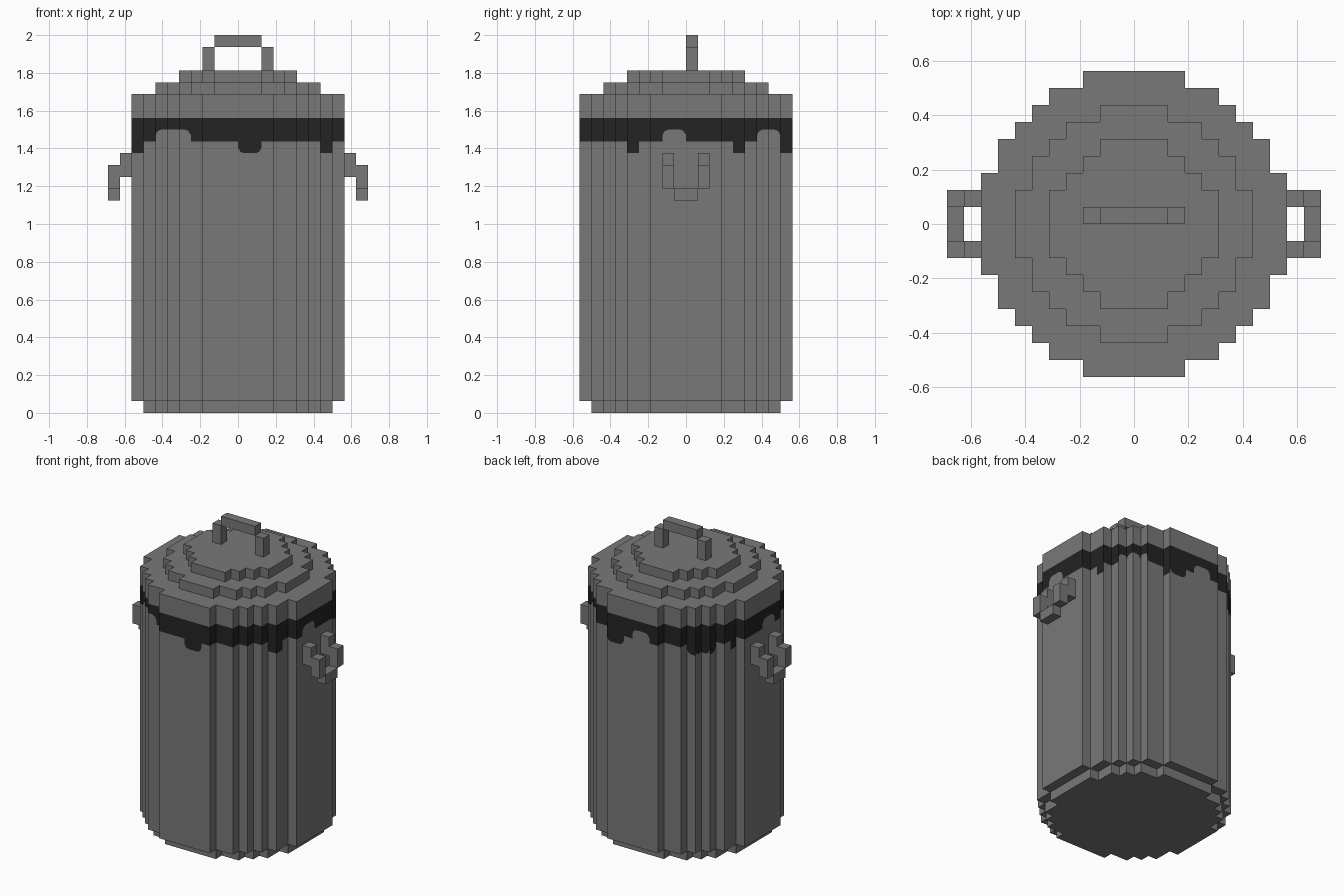
import bpy, bmesh, math
from mathutils import Vector

U = 2 / 32  # one block of the model

if "Cube" in bpy.data.objects:
    bpy.data.objects.remove(bpy.data.objects["Cube"], do_unlink=True)


def make_material(name, value):
    mat = bpy.data.materials.new(name)
    mat.use_nodes = True
    color = (value, value, value, 1)
    mat.diffuse_color = color
    bsdf = mat.node_tree.nodes["Principled BSDF"]
    bsdf.inputs["Base Color"].default_value = color
    bsdf.inputs["Roughness"].default_value = 0.8
    return mat


GREY = make_material("metal_grey", 0.19)
BLACK = make_material("grime_black", 0.017)


def finish(name, bm, *mats):
    bmesh.ops.scale(bm, vec=(U, U, U), verts=bm.verts)
    mesh = bpy.data.meshes.new(name)
    bm.to_mesh(mesh)
    bm.free()
    for mat in mats:
        mesh.materials.append(mat)
    obj = bpy.data.objects.new(name, mesh)
    bpy.context.collection.objects.link(obj)
    return obj


def stepped_outline(corners):
    """Blocky circle: outer corners of one quadrant, turned four times."""
    quarter = []
    for i, (x, y) in enumerate(corners):
        if i:
            quarter.append((x, corners[i - 1][1]))
        quarter.append((x, y))
    points = []
    for _ in range(4):
        points += quarter
        quarter = [(-y, x) for x, y in quarter]
    return points


def disc(name, corners, z0, z1):
    bm = bmesh.new()
    face = bm.faces.new([bm.verts.new((x, y, z0)) for x, y in stepped_outline(corners)])
    top = bmesh.ops.extrude_face_region(bm, geom=[face])["geom"]
    bmesh.ops.translate(bm, vec=(0, 0, z1 - z0),
                        verts=[g for g in top if isinstance(g, bmesh.types.BMVert)])
    bmesh.ops.recalc_face_normals(bm, faces=bm.faces)
    return finish(name, bm, GREY)


def boxes(name, specs):
    bm = bmesh.new()
    for lo, hi in specs:
        lo, hi = Vector(lo), Vector(hi)
        verts = bmesh.ops.create_cube(bm, size=1)["verts"]
        bmesh.ops.scale(bm, vec=hi - lo, verts=verts)
        bmesh.ops.translate(bm, vec=(lo + hi) / 2, verts=verts)
    return finish(name, bm, GREY)


WIDE = [(9, 3), (8, 5), (7, 6), (6, 7), (5, 8), (3, 9)]
BASE = [(8, 3), (7, 5), (6, 6), (5, 7), (3, 8)]
TIER = [(7, 2), (6, 4), (5, 5), (4, 6), (2, 7)]
CROWN = [(5, 2), (4, 3), (3, 4), (2, 5)]

# Can body and stepped lid
disc("foot", BASE, 0, 1)
disc("body", WIDE, 1, 22)
disc("lid_rim", WIDE, 25, 27)
disc("lid_tier", TIER, 27, 28)
disc("lid_crown", CROWN, 28, 29)

# Dripping grime under the lid: (start, end, rise) along each side
FRONT = [(-9, -8, -1), (-7, -4, 1), (0, 2, -1), (7, 8, -1)]
SIDE = [(-5, -4, -1), (-2, 0, 1), (4, 5, -1), (6, 8, 1), (8, 9, -1)]
BACK = [(-7, -5, -1), (-2, 0, 1), (1, 3, -1), (5, 7, 1)]
LEFT_OUT = [(-7, -5, 1), (-2, 0, 1), (3, 4, -1), (5, 7, -1)]


def grime_level(drips, u):
    for start, end, rise in drips:
        if start < u < end:
            if end - start == 1:
                return 23 + rise
            d = min(1, min(u - start, end - u) / 0.6)
            return 23 + rise * (0.5 + 0.5 * math.sqrt(1 - (1 - d) ** 2))
    return 23


def neck_band():
    bm = bmesh.new()

    def quad(p, q, low, high, index):
        corners = [(*p, low[0]), (*q, low[1]), (*q, high[1]), (*p, high[0])]
        bm.faces.new([bm.verts.new(c) for c in corners]).material_index = index

    outline = stepped_outline(WIDE)
    for a, b in zip(outline, outline[1:] + outline[:1]):
        a, b = Vector(a), Vector(b)
        step = (b - a).normalized()
        if abs(step.x) > 0.5:
            axis, drips = 0, FRONT if step.x > 0 else BACK
        else:
            axis, drips = 1, SIDE if step.y > 0 else LEFT_OUT
        count = round((b - a).length * 5)
        for i in range(count):
            p, q = a.lerp(b, i / count), a.lerp(b, (i + 1) / count)
            inset = step * 0.001
            low = [grime_level(drips, (p + inset)[axis]),
                   grime_level(drips, (q - inset)[axis])]
            if max(low) > 22.01:
                quad(p, q, (22, 22), low, 0)
            quad(p, q, low, (25, 25), 1)
    bmesh.ops.remove_doubles(bm, verts=bm.verts, dist=0.0005)
    finish("neck_band", bm, GREY, BLACK)


neck_band()

# Lid handle
boxes("lid_handle", [((-3, 0, 29), (-2, 1, 31)),
                     ((2, 0, 29), (3, 1, 31)),
                     ((-2, 0, 31), (2, 1, 32))])

# Side handles, mirrored
for name, s in (("left_handle", 1), ("right_handle", -1)):
    parts = []
    for y in (-2, 1):
        parts.append((9, 10, y, y + 1, 20, 22))
        parts.append((10, 11, y, y + 1, 19, 21))
    parts.append((10, 11, -1, 1, 18, 19))
    boxes(name, [((min(s * x0, s * x1), y0, z0), (max(s * x0, s * x1), y1, z1))
                 for x0, x1, y0, y1, z0, z1 in parts])
